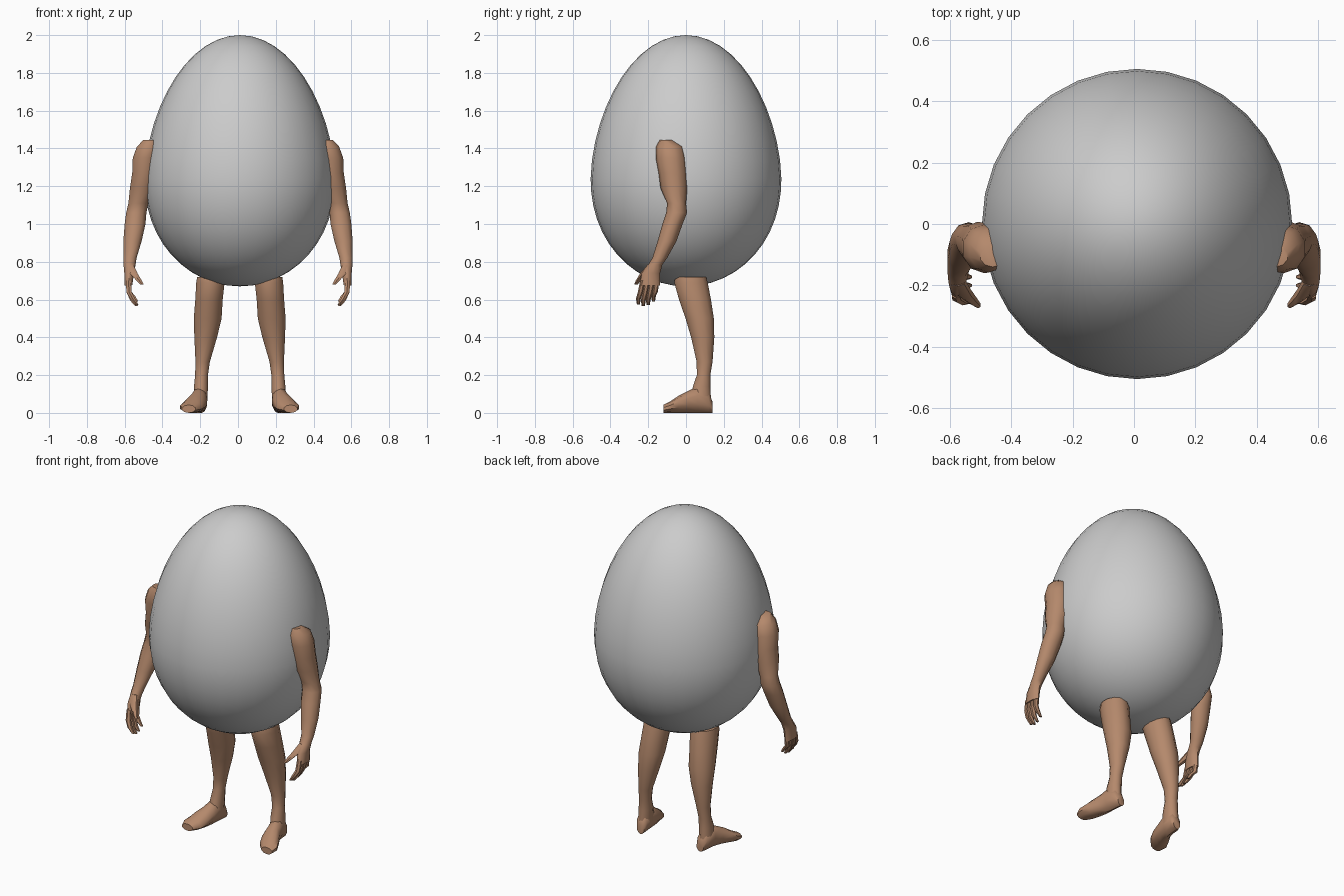
import bpy, bmesh, math


def material(name, rgb):
    m = bpy.data.materials.new(name)
    m.diffuse_color = (*rgb, 1)
    return m


SHELL = material("shell grey", (0.6, 0.6, 0.6))
SKIN = material("tan skin", (0.46, 0.25, 0.15))


def finish(name, bm, mat, angle):
    bmesh.ops.recalc_face_normals(bm, faces=bm.faces[:])
    me = bpy.data.meshes.new(name)
    bm.to_mesh(me)
    bm.free()
    me.materials.append(mat)
    me.shade_smooth()
    me.set_sharp_from_angle(angle=math.radians(angle))
    ob = bpy.data.objects.new(name, me)
    bpy.context.collection.objects.link(ob)


def loft(bm, rings, axis="z", n=10, side=1, mid=0.0):
    """Skin oval rings (pos, x0, x1, b0, b1); b is y for axis z, z for axis y."""
    loops = []
    for pos, x0, x1, b0, b1 in rings:
        loop = []
        for i in range(n):
            a = 2 * math.pi * (i + 0.5) / n
            x = (x0 + x1) / 2 + (x1 - x0) / 2 * math.cos(a) / math.cos(math.pi / n)
            b = (b0 + b1) / 2 + (b1 - b0) / 2 * math.sin(a)
            x = mid + side * x
            loop.append(bm.verts.new((x, b, pos) if axis == "z" else (x, pos, b)))
        loops.append(loop)
    for p, q in zip(loops, loops[1:]):
        for i in range(n):
            j = (i + 1) % n
            bm.faces.new((p[i], p[j], q[j], q[i]))
    bm.faces.new(loops[0])
    bm.faces.new(loops[-1])


# Egg body: a sphere reshaped to a tapered top and a rounder base
bm = bmesh.new()
bmesh.ops.create_uvsphere(bm, u_segments=32, v_segments=24, radius=1)
for v in bm.verts:
    t = min(abs(v.co.z), 1)
    flat = math.hypot(v.co.x, v.co.y)
    power, height = (1.75, 0.76) if v.co.z > 0 else (2.1, 0.57)
    r = 0.505 * math.sqrt(max(0, 1 - t ** power))
    k = r / flat if flat > 1e-5 else 0
    v.co = (0.01 + v.co.x * k, v.co.y * k, 1.24 + v.co.z * height)
finish("egg_body", bm, SHELL, 60)

# Limb sections
LEG = [(0.72, 0.085, 0.225, -0.06, 0.11), (0.69, 0.08, 0.23, -0.065, 0.118),
       (0.60, 0.09, 0.235, -0.04, 0.135), (0.50, 0.096, 0.243, -0.005, 0.15),
       (0.40, 0.12, 0.24, 0.025, 0.152), (0.27, 0.158, 0.234, 0.055, 0.142),
       (0.20, 0.168, 0.236, 0.056, 0.13), (0.14, 0.168, 0.242, 0.035, 0.13),
       (0.06, 0.172, 0.245, 0.02, 0.135)]
FOOT = [(0.14, 0.18, 0.225, 0.0, 0.06), (0.12, 0.172, 0.242, 0.0, 0.11),
        (0.06, 0.172, 0.252, 0.0, 0.14), (0.01, 0.175, 0.268, 0.0, 0.115),
        (-0.04, 0.183, 0.295, 0.0, 0.09), (-0.085, 0.20, 0.315, 0.0, 0.06),
        (-0.12, 0.235, 0.305, 0.0, 0.042)]
ARM = [(1.445, 0.42, 0.50, -0.14, -0.07), (1.41, 0.41, 0.535, -0.158, -0.015),
       (1.35, 0.42, 0.557, -0.16, -0.002), (1.27, 0.43, 0.56, -0.145, 0.005),
       (1.19, 0.445, 0.572, -0.135, 0.007), (1.11, 0.475, 0.58, -0.10, 0.0),
       (1.06, 0.485, 0.592, -0.105, 0.006), (1.00, 0.49, 0.60, -0.125, -0.018),
       (0.91, 0.51, 0.607, -0.15, -0.05), (0.82, 0.537, 0.607, -0.178, -0.10),
       (0.785, 0.542, 0.606, -0.20, -0.125), (0.74, 0.55, 0.602, -0.235, -0.137),
       (0.675, 0.56, 0.60, -0.245, -0.138)]
# Each finger: y at the knuckle, y at the tip, z at the tip
FINGERS = [(-0.23, -0.252, 0.575), (-0.205, -0.226, 0.565),
           (-0.18, -0.2, 0.57), (-0.154, -0.172, 0.59)]


def digit(bm, path, side):
    rings = [(z, x - r, x + r, y - r, y + r) for x, y, z, r in path]
    loft(bm, rings, n=6, side=side)


for side, label in ((1, "left"), (-1, "right")):
    # Leg and outward-turned foot
    bm = bmesh.new()
    loft(bm, LEG, n=12, side=side, mid=0.009)
    finish(label + "_leg", bm, SKIN, 45)
    bm = bmesh.new()
    loft(bm, FOOT, axis="y", side=side, mid=0.009)
    finish(label + "_foot", bm, SKIN, 45)

    # Arm and palm
    bm = bmesh.new()
    loft(bm, ARM, side=side)
    finish(label + "_arm", bm, SKIN, 45)

    # Curled fingers and thumb
    bm = bmesh.new()
    for y0, y1, z in FINGERS:
        digit(bm, [(0.58, y0, 0.70, 0.013), (0.577, (y0 + y1) / 2, 0.64, 0.014),
                   (0.558, y1, z + 0.03, 0.013), (0.536, y1, z, 0.008)], side)
    digit(bm, [(0.572, -0.185, 0.785, 0.018), (0.55, -0.225, 0.735, 0.02),
               (0.523, -0.252, 0.70, 0.014), (0.508, -0.265, 0.68, 0.009)], side)
    finish(label + "_fingers", bm, SKIN, 45)
